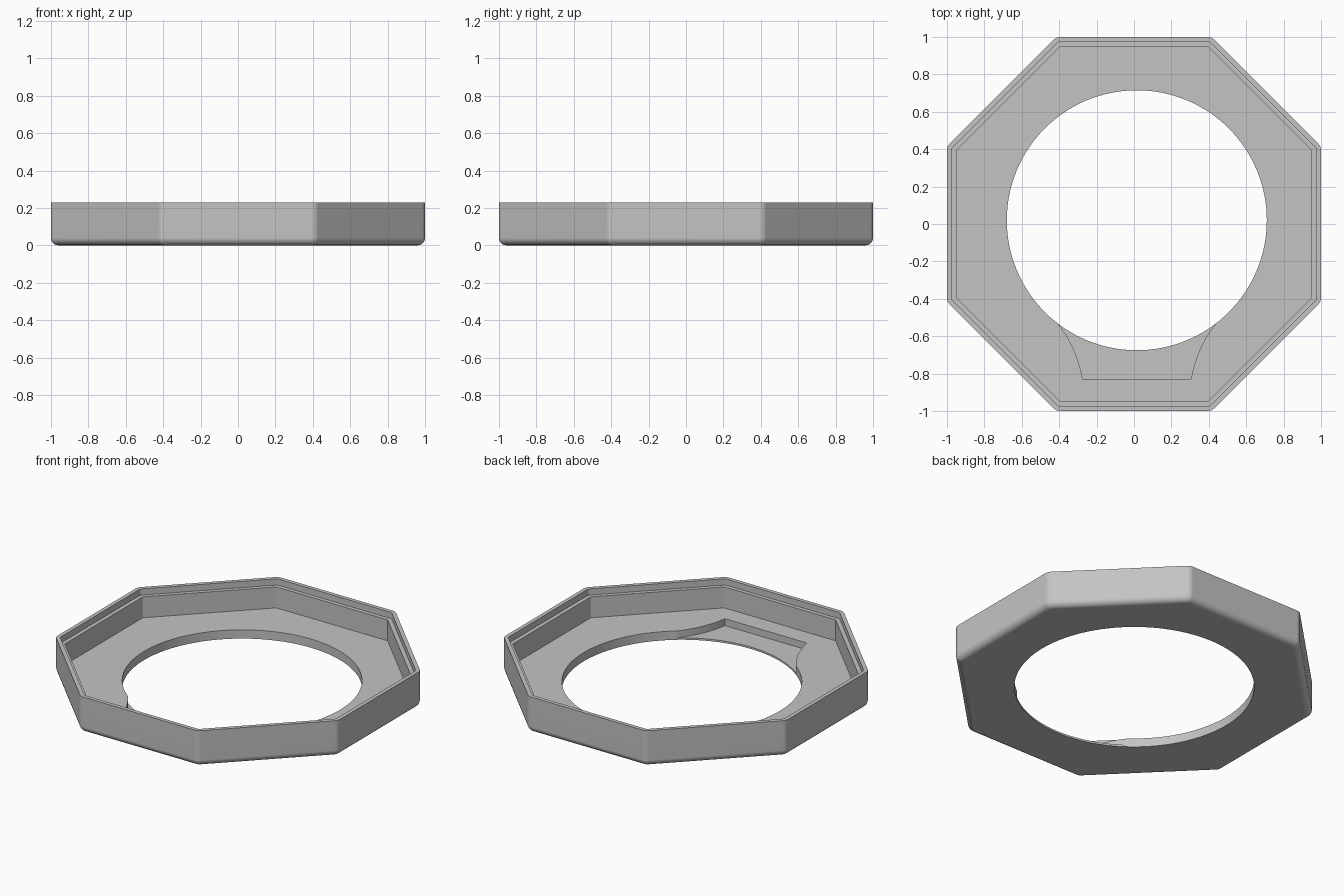
import bpy, bmesh
from math import sin, cos, pi
from mathutils import Vector

if "Cube" in bpy.data.objects:
    bpy.data.objects.remove(bpy.data.objects["Cube"], do_unlink=True)

HEIGHT, FLOOR, LEDGE, RECESS = 0.23, 0.056, 0.19, 0.012
FILLET, EDGE = 0.05, 0.04
CENTRE = Vector((0.015, 0.02))
HOLE_RADIUS = 0.695

grey = bpy.data.materials.new("plain grey")
grey.use_nodes = True
colour = (0.55, 0.55, 0.55, 1)
grey.diffuse_color = colour
grey.node_tree.nodes["Principled BSDF"].inputs["Base Color"].default_value = colour


def make_object(name, bm):
    bmesh.ops.recalc_face_normals(bm, faces=bm.faces)
    mesh = bpy.data.meshes.new(name)
    bm.to_mesh(mesh)
    bm.free()
    mesh.materials.append(grey)
    obj = bpy.data.objects.new(name, mesh)
    bpy.context.collection.objects.link(obj)
    return obj


def octagon(inset, z, steps=4):
    """Octagon outline with rounded corners, inset from the outer wall."""
    radius = max(FILLET - inset, 0.004)
    reach = (1 - inset - radius) / cos(pi / 8)
    points = []
    for k in range(8):
        corner = pi / 8 + k * pi / 4
        for i in range(steps + 1):
            a = corner + (i / steps - 0.5) * pi / 4
            points.append((reach * cos(corner) + radius * cos(a),
                           reach * sin(corner) + radius * sin(a), z))
    return points


def loft(name, outlines):
    """Skin a stack of outlines and cap both ends."""
    bm = bmesh.new()
    rings = [[bm.verts.new(p) for p in o] for o in outlines]
    n = len(rings[0])
    for a, b in zip(rings, rings[1:]):
        for i in range(n):
            j = (i + 1) % n
            bm.faces.new((a[i], a[j], b[j], b[i]))
    bm.faces.new(rings[0])
    bm.faces.new(rings[-1])
    return make_object(name, bm)


def prism(name, outline, low, high):
    return loft(name, [[(p[0], p[1], z) for p in outline] for z in (low, high)])


# Tray: rounded bottom edge, outer wall, stepped rim, inner wall, floor
section = []
for i in range(6):
    a = i / 5 * pi / 2
    section.append((EDGE * (1 - sin(a)), EDGE * (1 - cos(a))))
section += [(0, HEIGHT), (0.025, HEIGHT), (0.025, LEDGE), (0.05, LEDGE), (0.05, FLOOR)]
tray = loft("octagonal_tray", [octagon(*s) for s in section])

# Recess at the front with flared sides that run into the round opening
start, bend, end = Vector((0.29, -0.85)), Vector((0.325, -0.65)), Vector((0.46, -0.51))
side = []
for i in range(13):
    t = i / 12
    side.append(start * (1 - t) ** 2 + bend * 2 * t * (1 - t) + end * t ** 2)
side.append(Vector((0.40, -0.40)))
outline = [CENTRE + p for p in side]
outline += [CENTRE + Vector((-p.x, p.y)) for p in reversed(side)]
recess = prism("recess_cutter", outline, RECESS, 0.15)

# Round opening through the floor
circle = [CENTRE + HOLE_RADIUS * Vector((cos(i * pi / 64), sin(i * pi / 64)))
          for i in range(128)]
opening = prism("opening_cutter", circle, -0.1, 0.15)

bpy.ops.object.select_all(action='DESELECT')
bpy.context.view_layer.objects.active = tray
tray.select_set(True)
for cutter in (recess, opening):
    cutter.hide_render = True
    cut = tray.modifiers.new(cutter.name, 'BOOLEAN')
    cut.operation = 'DIFFERENCE'
    cut.solver = 'EXACT'
    cut.object = cutter
    bpy.ops.object.modifier_apply(modifier=cut.name)
    bpy.data.objects.remove(cutter, do_unlink=True)

# Smooth the fillets and keep the large faces flat
bpy.ops.object.shade_smooth_by_angle(angle=pi / 6)
weighted = tray.modifiers.new("weighted_normals", 'WEIGHTED_NORMAL')
weighted.keep_sharp = True
